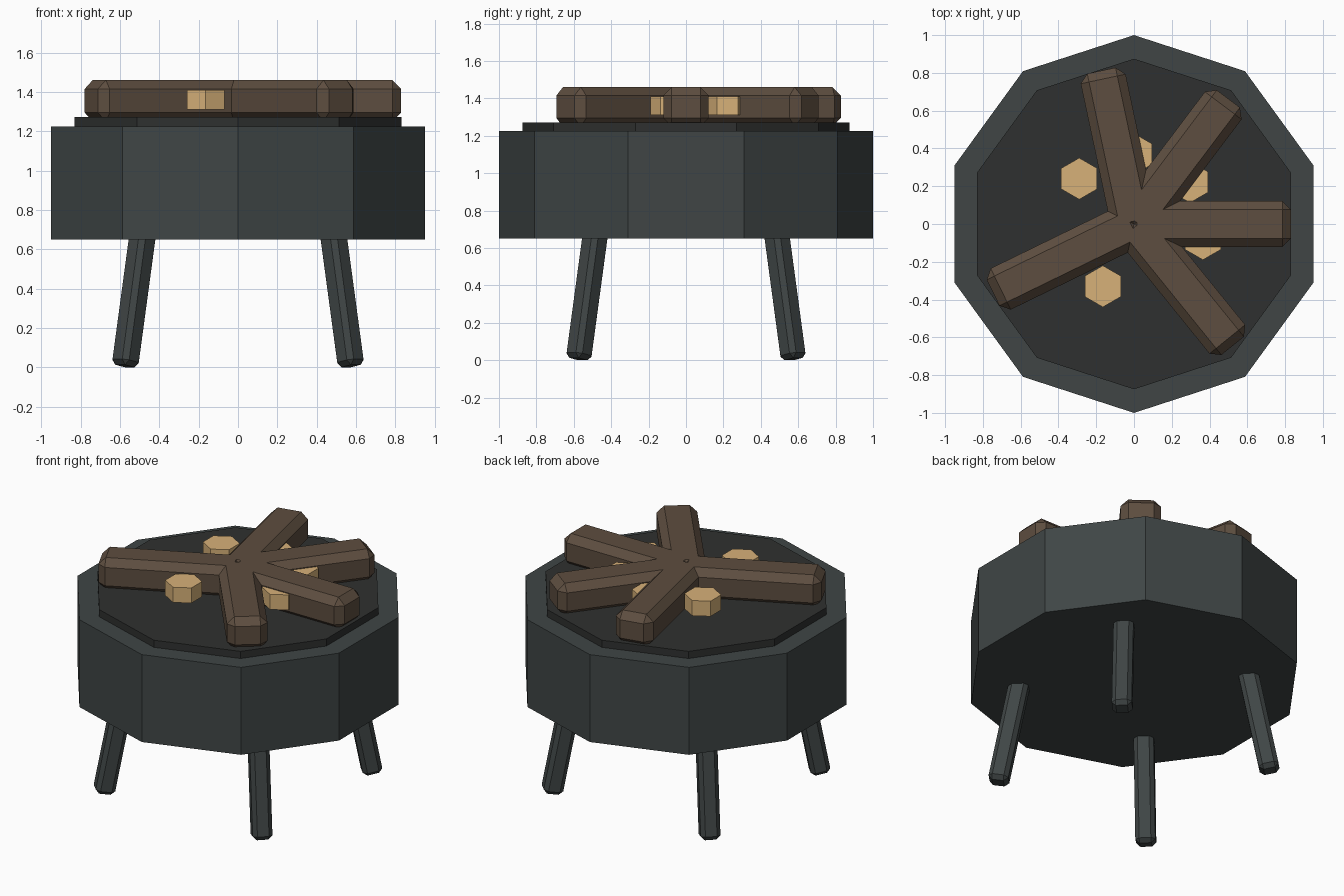
import bpy, bmesh
from math import radians, sin, cos, pi
from mathutils import Matrix, Vector

if "Cube" in bpy.data.objects:
    bpy.data.objects.remove(bpy.data.objects["Cube"])


def material(name, rgb):
    m = bpy.data.materials.new(name)
    m.diffuse_color = (*rgb, 1)
    m.use_nodes = True
    m.node_tree.nodes["Principled BSDF"].inputs["Base Color"].default_value = m.diffuse_color
    return m


IRON = material("dark iron", (0.05, 0.06, 0.06))
COAL = material("ash black", (0.028, 0.03, 0.029))
WOOD = material("brown wood", (0.11, 0.075, 0.05))
EMBER = material("pale ember", (0.68, 0.44, 0.19))


def finish(bm, name, mat, matrix=Matrix()):
    bmesh.ops.recalc_face_normals(bm, faces=bm.faces)
    mesh = bpy.data.meshes.new(name)
    bm.to_mesh(mesh)
    bm.free()
    mesh.materials.append(mat)
    ob = bpy.data.objects.new(name, mesh)
    ob.matrix_world = matrix
    bpy.context.collection.objects.link(ob)
    return ob


def prism(name, mat, sides, radius, z0, z1, x=0, y=0):
    """Upright prism with one corner pointing to +y."""
    bm = bmesh.new()
    ring = [bm.verts.new((x + radius * cos(pi / 2 + 2 * pi * i / sides),
                          y + radius * sin(pi / 2 + 2 * pi * i / sides), z0))
            for i in range(sides)]
    face = bm.faces.new(ring)
    top = bmesh.ops.extrude_face_region(bm, geom=[face])["geom"]
    bmesh.ops.translate(bm, vec=(0, 0, z1 - z0),
                        verts=[v for v in top if isinstance(v, bmesh.types.BMVert)])
    # extrusion drops the base face, so restore it if needed
    if not any(all(abs(v.co.z - z0) < 1e-6 for v in f.verts) for f in bm.faces):
        bm.faces.new(ring)
    return finish(bm, name, mat)


def chamfered_box(name, mat, size, centre, chamfer, matrix):
    bm = bmesh.new()
    bmesh.ops.create_cube(bm, size=1)
    bmesh.ops.scale(bm, vec=size, verts=bm.verts)
    bmesh.ops.translate(bm, vec=centre, verts=bm.verts)
    bmesh.ops.bevel(bm, geom=bm.edges[:], offset=chamfer, segments=1,
                    profile=0.5, affect='EDGES')
    return finish(bm, name, mat, matrix)


# Bowl and the ash bed on top
prism("bowl", IRON, 10, 1.0, 0.65, 1.225)
prism("ash_bed", COAL, 10, 0.875, 1.19, 1.272)

# Splayed legs on the diagonals
LEG_LEN = 0.74
for i in range(4):
    m = (Matrix.Rotation(radians(45 + 90 * i), 4, 'Z')
         @ Matrix.Translation((0.813, 0, 0.0066))
         @ Matrix.Rotation(radians(-10.8), 4, 'Y'))
    chamfered_box(f"leg_{i + 1}", IRON, (0.12, 0.12, LEG_LEN),
                  (0, 0, LEG_LEN / 2), 0.025, m)

# Logs fanned out from the centre
for i, angle in enumerate((0, 53, 102, 206, 309)):
    m = Matrix.Rotation(radians(angle), 4, 'Z')
    chamfered_box(f"log_{i + 1}", WOOD, (0.86, 0.243, 0.21),
                  (0.40, 0, 1.355), 0.045, m)

# Embers between the logs
for i, (x, y) in enumerate(((-0.29, 0.24), (-0.165, -0.33), (0, 0.37),
                            (0.296, 0.222), (0.365, -0.08))):
    prism(f"ember_{i + 1}", EMBER, 6, 0.11, 1.31, 1.41, x, y)
